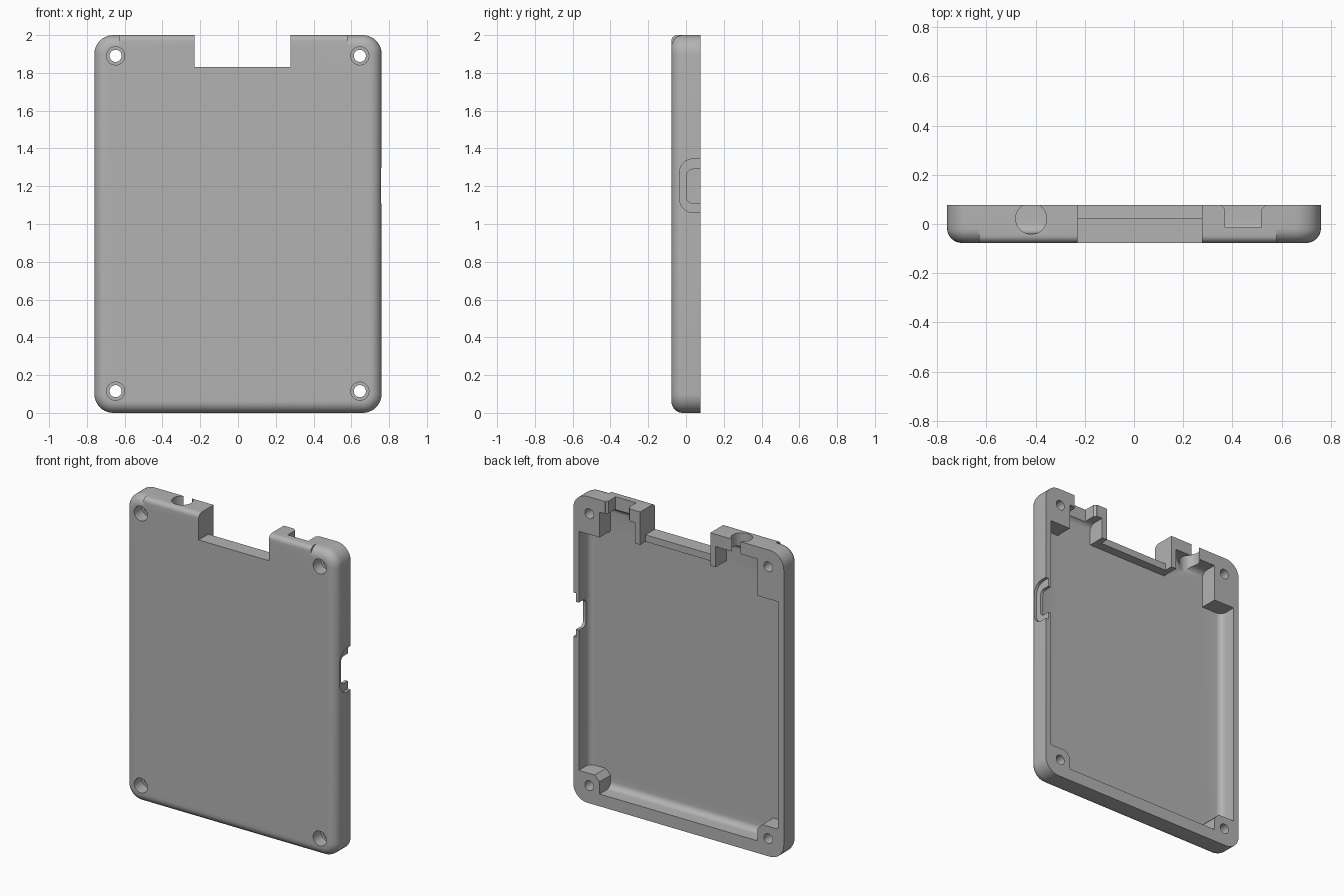
import bpy, bmesh
from mathutils import Matrix, Vector

if "Cube" in bpy.data.objects:
    bpy.data.objects.remove(bpy.data.objects["Cube"], do_unlink=True)

W, D, H = 0.76, 0.077, 2.0      # half width, half depth, height
FAR = 0.3                       # overshoot for cutters

grey = bpy.data.materials.new("grey_plastic")
grey.use_nodes = True
colour = (0.45, 0.45, 0.45, 1)
grey.diffuse_color = colour
grey.node_tree.nodes["Principled BSDF"].inputs["Base Color"].default_value = colour


def finish(name, bm):
    mesh = bpy.data.meshes.new(name)
    bm.to_mesh(mesh)
    bm.free()
    mesh.materials.append(grey)
    ob = bpy.data.objects.new(name, mesh)
    bpy.context.collection.objects.link(ob)
    return ob


def block(name, lo, hi, *rounds):
    """Box between two corners; each round is (edge test, radius, segments)."""
    bm = bmesh.new()
    lo, hi = Vector(lo), Vector(hi)
    bmesh.ops.create_cube(bm, size=1, matrix=Matrix.Translation((lo + hi) / 2)
                          @ Matrix.Diagonal((*(hi - lo), 1)))
    for test, radius, segments in rounds:
        edges = [e for e in bm.edges if test(*(v.co for v in e.verts))]
        bmesh.ops.bevel(bm, geom=edges, offset=radius, segments=segments,
                        profile=0.5, affect='EDGES')
    return finish(name, bm)


def cylinder(name, centre, radius, length, axis):
    bm = bmesh.new()
    turn = Matrix.Rotation(1.5707963, 4, 'X') if axis == 'Y' else Matrix()
    bmesh.ops.create_cone(bm, cap_ends=True, segments=48, radius1=radius, radius2=radius,
                          depth=length, matrix=Matrix.Translation(centre) @ turn)
    return finish(name, bm)


def combine(target, tool, operation='DIFFERENCE'):
    mod = target.modifiers.new(tool.name, 'BOOLEAN')
    mod.operation, mod.solver, mod.object = operation, 'EXACT', tool
    bpy.context.view_layer.objects.active = target
    bpy.ops.object.modifier_apply(modifier=mod.name)
    bpy.data.objects.remove(tool, do_unlink=True)


def along_y(a, b):
    return abs(a.y - b.y) > 0.05


def along_x(a, b):
    return abs(a.x - b.x) > 0.02


def at_front(y):
    return lambda a, b: abs(a.y - y) < 1e-4 and abs(b.y - y) < 1e-4


# Outer shell with rounded corners and front edge
case = block("case_shell", (-W, -D, 0), (W, D, H),
             (along_y, 0.1, 10), (at_front(-D), 0.06, 8))

# Tighter edge along the middle of the top
combine(case, block("top_edge", (-0.63, -D, 1.8), (0.58, 0, H),
                    (lambda a, b: along_x(a, b) and a.y < -0.05 and a.z > 1.9, 0.03, 6)),
        'UNION')

# Cavity, keeping the corner posts and the frame around the notch
FLOOR = -0.037
cavity = block("cavity", (-0.72, FLOOR, 0.08), (0.72, FAR, 1.92),
               (along_y, 0.05, 6), (at_front(FLOOR), 0.04, 6))
for side in (-1, 1):
    x0, x1 = sorted((side * 0.57, side * 0.9))
    combine(cavity, block("bottom_post", (x0, -FAR, -0.1), (x1, 2 * FAR, 0.195),
                          (lambda a, b: along_y(a, b) and abs(a.x) < 0.6 and a.z > 0,
                           0.035, 1)))
    combine(cavity, block("top_post", (x0, -FAR, 1.68 if side < 0 else 1.755),
                          (x1, 2 * FAR, 2.1)))
combine(cavity, block("notch_frame", (-0.268, -FAR, 1.785), (0.315, 2 * FAR, 2.1)))
combine(case, cavity)

# Notch in the top edge, with a low lip under it
combine(case, block("notch", (-0.23, -FAR, 1.83), (0.277, FAR, 2.1)))
combine(case, block("lip_relief", (-0.23, 0.022, 1.7), (0.277, FAR, 1.9)))

# Screw holes, counterbored from the front
for x in (-0.648, 0.645):
    for z in (0.115, 1.89):
        combine(case, cylinder("screw_hole", (x, 0, z), 0.032, 0.5, 'Y'))
        combine(case, cylinder("screw_head_recess", (x, -D, z), 0.048, 0.16, 'Y'))

# Round cable opening and flared slot in the top wall
combine(case, cylinder("cable_opening", (-0.418, 0.022, 2), 0.063, 0.24, 'Z'))
combine(case, block("top_slot", (0.37, -0.015, 1.85), (0.518, FAR, 2.1)))
combine(case, block("top_slot_flare", (0.356, 0.06, 1.85), (0.532, FAR, 2.1),
                    (lambda a, b: not along_x(a, b) and abs(a.z - b.z) > 0.1 and a.y < 0.1,
                     0.013, 1)))


# Side port: shallow outer recess and a through opening
def port_corner(a, b):
    return along_x(a, b) and a.y < 0.05


combine(case, block("port_recess", (0.74, -0.035, 1.06), (0.9, FAR, 1.345),
                    (port_corner, 0.075, 8)))
combine(case, block("port_opening", (0.66, 0.005, 1.11), (0.9, FAR, 1.29),
                    (port_corner, 0.03, 6)))

bpy.ops.object.select_all(action='DESELECT')
case.select_set(True)
bpy.context.view_layer.objects.active = case
bpy.ops.object.shade_smooth_by_angle(angle=0.52)
